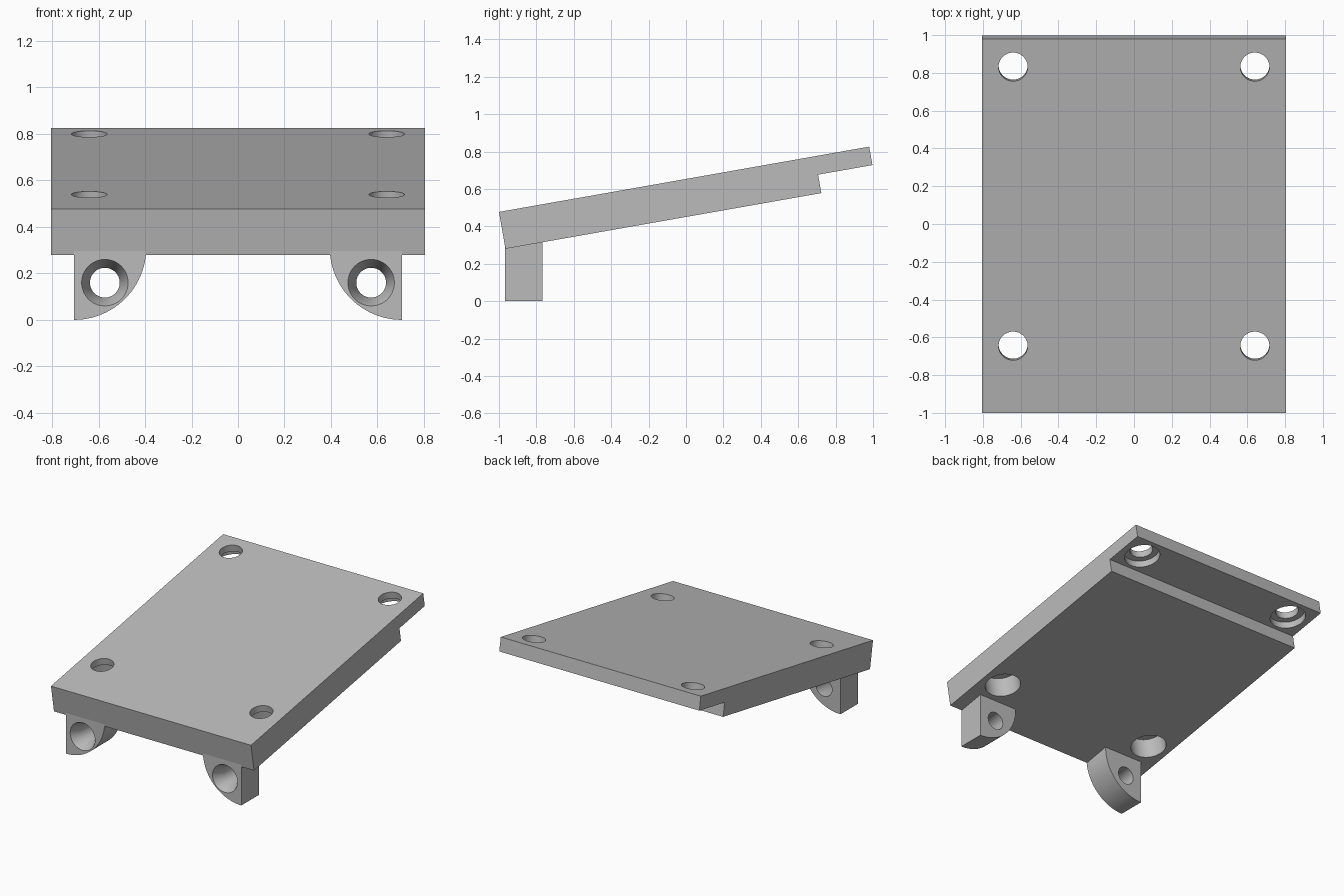
import bpy
import bmesh
from math import cos, sin, pi, radians
from mathutils import Matrix, Vector

if "Cube" in bpy.data.objects:
    bpy.data.objects.remove(bpy.data.objects["Cube"], do_unlink=True)

TILT = radians(10)
SEGMENTS = 64

grey = bpy.data.materials.new("plain grey")
grey.use_nodes = True
grey.diffuse_color = (0.5, 0.5, 0.5, 1)
grey.node_tree.nodes["Principled BSDF"].inputs["Base Color"].default_value = (0.5, 0.5, 0.5, 1)


def new_object(name, bm):
    bmesh.ops.recalc_face_normals(bm, faces=bm.faces)
    mesh = bpy.data.meshes.new(name)
    bm.to_mesh(mesh)
    bm.free()
    mesh.materials.append(grey)
    obj = bpy.data.objects.new(name, mesh)
    bpy.context.collection.objects.link(obj)
    return obj


def prism(name, points, depth):
    """Extrude a closed outline of 3D points along the depth vector."""
    bm = bmesh.new()
    face = bm.faces.new([bm.verts.new(p) for p in points])
    ext = bmesh.ops.extrude_face_region(bm, geom=[face])
    moved = [g for g in ext["geom"] if isinstance(g, bmesh.types.BMVert)]
    bmesh.ops.translate(bm, verts=moved, vec=depth)
    return new_object(name, bm)


def lathe_cutter(profile, matrix):
    """Stacked rings of (radius, height) about local z, capped at both ends."""
    bm = bmesh.new()
    rings = []
    for r, h in profile:
        rings.append([bm.verts.new((r * cos(2 * pi * i / SEGMENTS), r * sin(2 * pi * i / SEGMENTS), h))
                      for i in range(SEGMENTS)])
    for low, high in zip(rings, rings[1:]):
        for i in range(SEGMENTS):
            j = (i + 1) % SEGMENTS
            bm.faces.new((low[i], low[j], high[j], high[i]))
    bm.faces.new(rings[0])
    bm.faces.new(rings[-1])
    bm.transform(matrix)
    cutter = new_object("hole_cutter", bm)
    cutter.hide_render = True
    return cutter


def cut(obj, cutter):
    mod = obj.modifiers.new("hole", 'BOOLEAN')
    mod.operation = 'DIFFERENCE'
    mod.solver = 'EXACT'
    mod.object = cutter
    bpy.ops.object.select_all(action='DESELECT')
    obj.select_set(True)
    bpy.context.view_layer.objects.active = obj
    bpy.ops.object.modifier_apply(modifier=mod.name)
    bpy.data.objects.remove(cutter, do_unlink=True)


def smooth(obj):
    bpy.ops.object.select_all(action='DESELECT')
    obj.select_set(True)
    bpy.context.view_layer.objects.active = obj
    bpy.ops.object.shade_smooth_by_angle(angle=radians(30))


# Sloping plate: drawn flat with its top front edge at the origin, then tilted
LENGTH, THICK, LIP, STEP = 2.01, 0.2, 0.1, 1.715
place = Matrix.Translation((0, -1, 0.477)) @ Matrix.Rotation(TILT, 4, 'X')
side = [(0, 0), (LENGTH, 0), (LENGTH, -LIP), (STEP, -LIP), (STEP, -THICK), (0, -THICK)]
plate = prism("sloping_plate", [place @ Vector((-0.805, y, z)) for y, z in side], (1.61, 0, 0))

# Four screw holes, counterbored from below
for x in (-0.64, 0.64):
    for y in (0.36, 1.86):
        profile = [(0.12, -0.3), (0.12, -0.05), (0.077, -0.05), (0.077, 0.1)]
        cut(plate, lathe_cutter(profile, place @ Matrix.Translation((x, y, 0))))
smooth(plate)

# Quarter-round feet with countersunk holes facing the front
FRONT, DEPTH, RADIUS, OUTER = -0.968, 0.2, 0.31, 0.705
for name, s in (("left_foot", 1), ("right_foot", -1)):
    outline = [(OUTER - RADIUS * sin(a), RADIUS - RADIUS * cos(a))
               for a in (pi / 2 * i / 24 for i in range(25))]
    outline += [(OUTER - RADIUS, 0.32), (OUTER, 0.32)]
    foot = prism(name, [(s * x, FRONT, z) for x, z in outline], (0, DEPTH, 0))
    hole = Matrix.Translation((s * 0.573, FRONT, 0.16)) @ Matrix.Rotation(-pi / 2, 4, 'X')
    cut(foot, lathe_cutter([(0.105, -0.01), (0.1, 0), (0.064, 0.08), (0.064, 0.3)], hole))
    smooth(foot)
